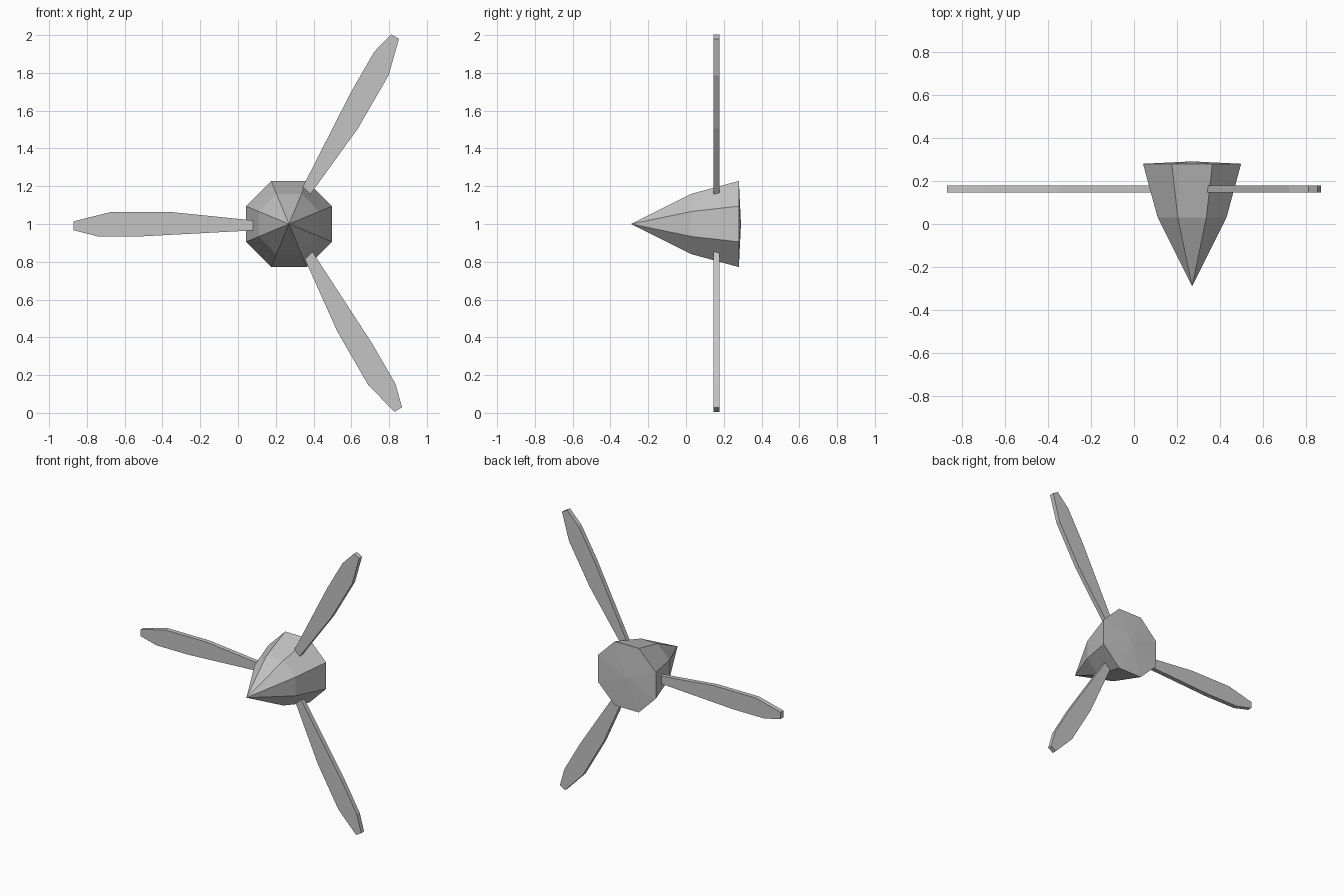
import bpy, bmesh, math
from mathutils import Vector

cube = bpy.data.objects.get("Cube")
if cube:
    bpy.data.objects.remove(cube, do_unlink=True)

grey = bpy.data.materials.new("plain grey")
grey.use_nodes = True
colour = (0.55, 0.55, 0.55, 1)
grey.diffuse_color = colour
grey.node_tree.nodes["Principled BSDF"].inputs["Base Color"].default_value = colour

CENTRE = Vector((0.27, 0, 1.0))  # propeller axis


def finish(name, bm):
    bmesh.ops.recalc_face_normals(bm, faces=bm.faces)
    mesh = bpy.data.meshes.new(name)
    bm.to_mesh(mesh)
    bm.free()
    mesh.materials.append(grey)
    obj = bpy.data.objects.new(name, mesh)
    obj.location = CENTRE
    bpy.context.collection.objects.link(obj)
    return obj


# Spinner hub: octagonal rings between a sharp nose and a shallow back point
def make_hub(nose_y, rings, back_y, sides=8):
    bm = bmesh.new()
    loops = []
    for y, apothem in rings:
        r = apothem / math.cos(math.pi / sides)
        angles = [(i + 0.5) * math.tau / sides for i in range(sides)]
        loops.append([bm.verts.new((r * math.cos(a), y, r * math.sin(a))) for a in angles])
    nose = bm.verts.new((0, nose_y, 0))
    back = bm.verts.new((0, back_y, 0))
    for i in range(sides):
        j = (i + 1) % sides
        bm.faces.new((nose, loops[0][i], loops[0][j]))
        bm.faces.new((loops[0][i], loops[1][i], loops[1][j], loops[0][j]))
        bm.faces.new((back, loops[1][j], loops[1][i]))
    return finish("spinner_hub", bm)


make_hub(-0.29, [(0.03, 0.16), (0.28, 0.228)], 0.291)

# Blade outline: distance from the axis, offset across the blade
OUTLINE = [(0.17, 0.017), (0.62, 0.063), (0.945, 0.063), (1.14, 0.014),
           (1.14, -0.033), (1.015, -0.065), (0.77, -0.065), (0.17, -0.033)]


# Flat blade: outline extruded through its thickness
def make_blade(name, angle, front=0.146, thickness=0.032):
    along = Vector((math.cos(angle), 0, math.sin(angle)))
    across = Vector((math.sin(angle), 0, -math.cos(angle)))
    bm = bmesh.new()
    face = bm.faces.new([bm.verts.new(along * r + across * w + Vector((0, front, 0)))
                         for r, w in OUTLINE])
    extruded = bmesh.ops.extrude_face_region(bm, geom=[face], use_keep_orig=True)
    verts = [v for v in extruded["geom"] if isinstance(v, bmesh.types.BMVert)]
    bmesh.ops.translate(bm, verts=verts, vec=(0, thickness, 0))
    return finish(name, bm)


for name, degrees in (("upper_blade", 60), ("right_blade", 180), ("lower_blade", 300)):
    make_blade(name, math.radians(degrees))
